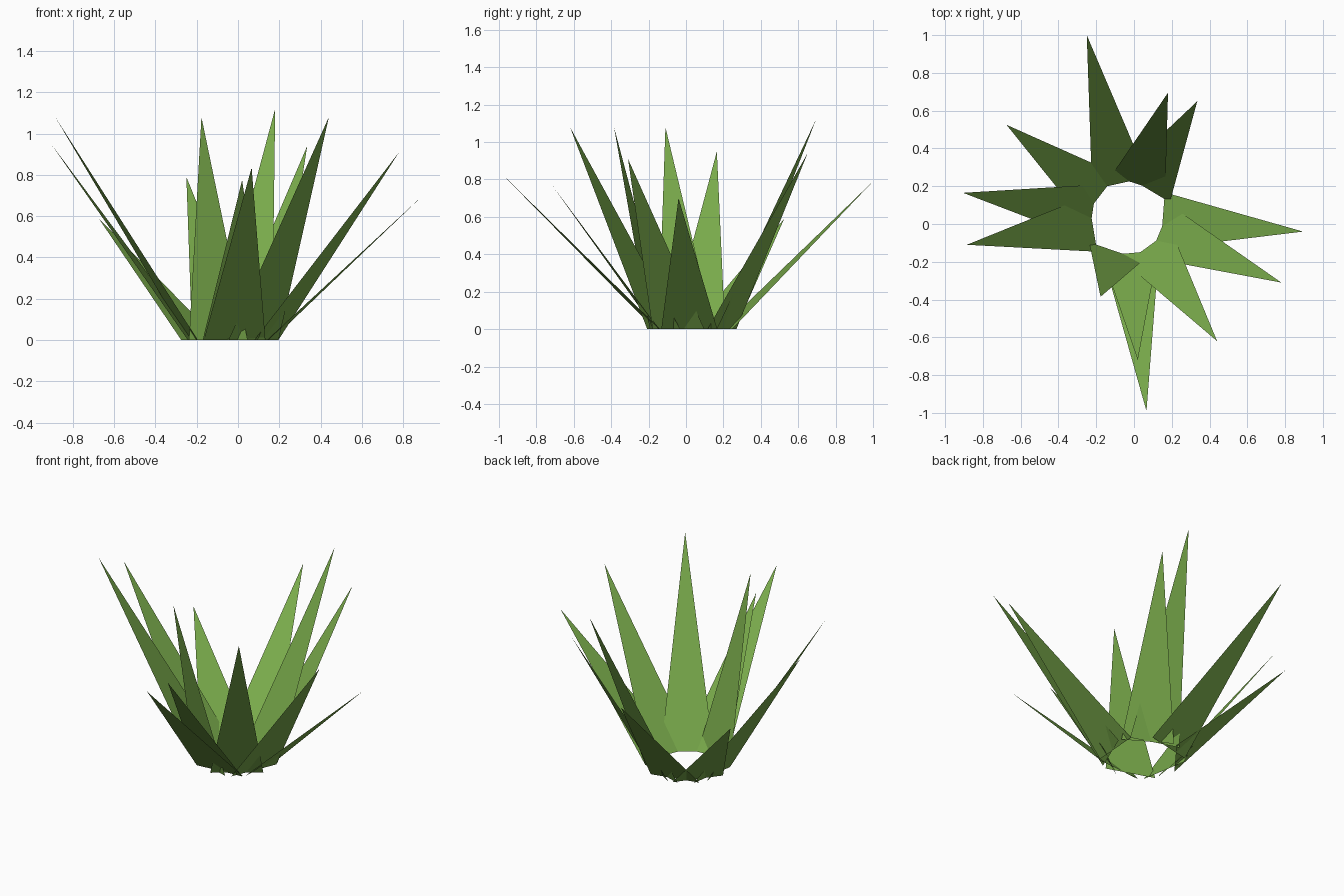
import bpy
from mathutils import Vector

if "Cube" in bpy.data.objects:
    bpy.data.objects.remove(bpy.data.objects["Cube"])

# Single leaf colour
leaf_green = bpy.data.materials.new("leaf_green")
leaf_green.diffuse_color = (0.19, 0.40, 0.07, 1.0)
leaf_green.use_nodes = True
leaf_green.node_tree.nodes["Principled BSDF"].inputs["Base Color"].default_value = leaf_green.diffuse_color

ROOT = Vector((-0.035, 0.032, 0.0))   # centre of the root ring
RING_RADIUS = 0.187
HALF_WIDTH = 0.15

# Tip of every blade, going round clockwise from the back
TIPS = [
    (-0.25, 1.00, 0.79), (0.18, 0.695, 1.12), (0.335, 0.65, 0.94),
    (0.895, -0.04, 0.70), (0.78, -0.31, 0.91), (0.44, -0.62, 1.08),
    (0.066, -0.99, 0.835), (0.02, -0.72, 0.775), (-0.177, -0.385, 1.08),
    (-0.885, -0.11, 1.08), (-0.905, 0.165, 0.95), (-0.675, 0.525, 0.59),
]


def add_blade(name, tip):
    """Flat triangle standing on the root ring, its base square to the lean."""
    tip = Vector(tip)
    out = tip - ROOT
    out.z = 0
    out.normalize()
    side = Vector((-out.y, out.x, 0)) * HALF_WIDTH
    base = ROOT + out * RING_RADIUS
    mesh = bpy.data.meshes.new(name)
    # Wound so that the inner, upper side is the front of the face
    mesh.from_pydata([base + side, base - side, tip], [], [(0, 1, 2)])
    mesh.materials.append(leaf_green)
    if mesh.polygons[0].normal.z < 0:
        mesh.flip_normals()
    bpy.context.collection.objects.link(bpy.data.objects.new(name, mesh))


# Blades of the tuft
for i, tip in enumerate(TIPS, 1):
    add_blade(f"grass_blade_{i:02d}", tip)
